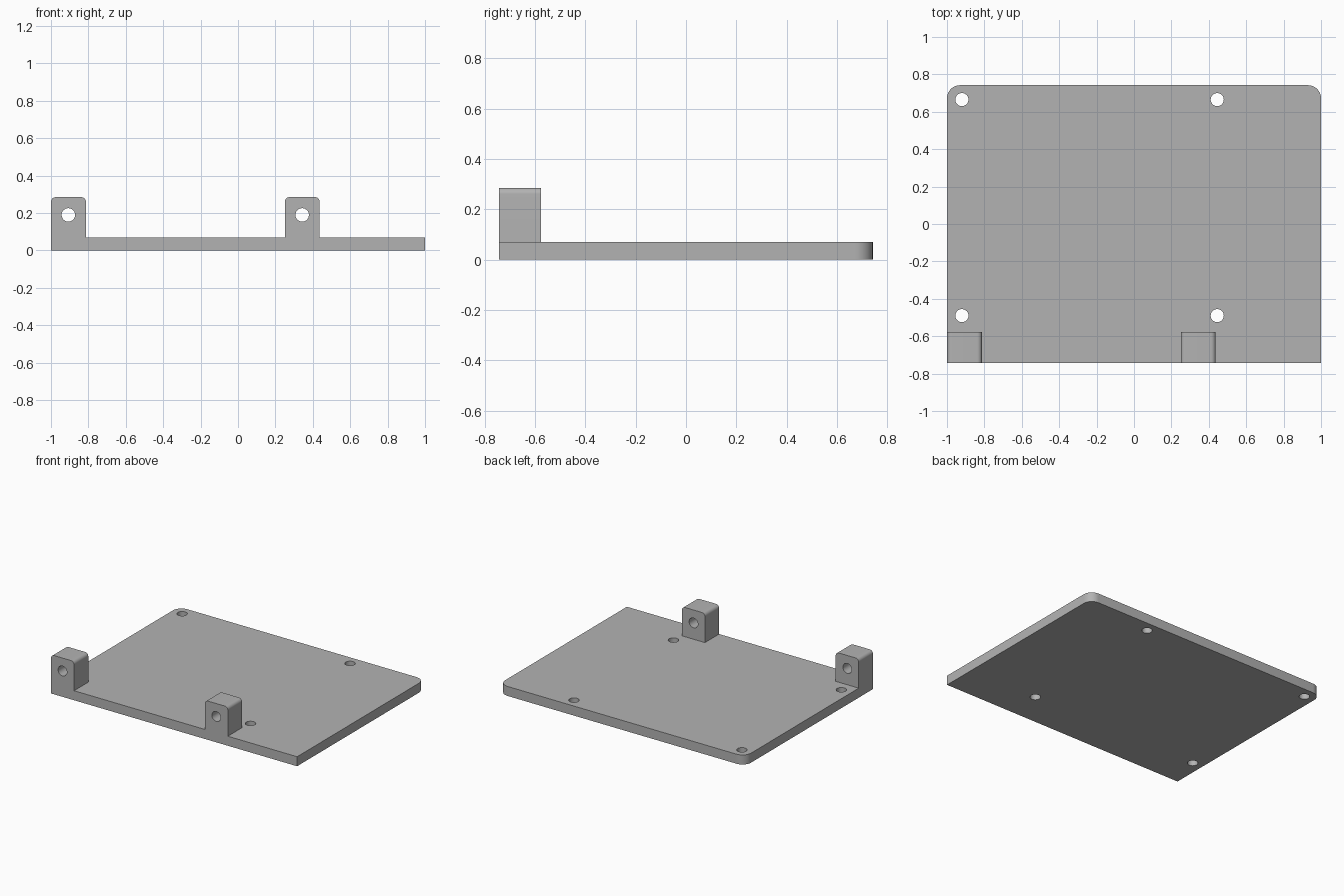
import bpy, bmesh, math
from mathutils import Matrix, Vector

cube = bpy.data.objects.get("Cube")
if cube:
    bpy.data.objects.remove(cube, do_unlink=True)

grey = bpy.data.materials.new("light grey")
grey.use_nodes = True
colour = (0.45, 0.45, 0.45, 1)
grey.diffuse_color = colour
grey.node_tree.nodes["Principled BSDF"].inputs["Base Color"].default_value = colour


def arc(cx, cy, r, start, end, steps):
    angles = [math.radians(start + (end - start) * i / steps) for i in range(steps + 1)]
    return [(cx + r * math.cos(a), cy + r * math.sin(a)) for a in angles]


def round_top(x0, x1, y0, y1, r):
    """Rectangle whose two upper corners are rounded."""
    return ([(x0, y0), (x1, y0)]
            + arc(x1 - r, y1 - r, r, 0, 90, 10)
            + arc(x0 + r, y1 - r, r, 90, 180, 10))


def prism(name, outline, holes, radius, depth, matrix):
    """Fill an outline with round holes, extrude it and place it."""
    bm = bmesh.new()
    loops = [outline] + [arc(x, y, radius, 0, 360, 40)[:-1] for x, y in holes]
    edges = []
    for loop in loops:
        vs = [bm.verts.new((x, y, 0)) for x, y in loop]
        edges += [bm.edges.new((a, b)) for a, b in zip(vs, vs[1:] + vs[:1])]
    bmesh.ops.triangle_fill(bm, use_beauty=True, edges=edges, normal=(0, 0, 1))
    ext = bmesh.ops.extrude_face_region(bm, geom=bm.faces[:], use_keep_orig=True)
    top = [g for g in ext["geom"] if isinstance(g, bmesh.types.BMVert)]
    bmesh.ops.translate(bm, verts=top, vec=Vector((0, 0, depth)))
    bmesh.ops.recalc_face_normals(bm, faces=bm.faces[:])
    bmesh.ops.transform(bm, matrix=matrix, verts=bm.verts[:])
    mesh = bpy.data.meshes.new(name)
    bm.to_mesh(mesh)
    bm.free()
    mesh.materials.append(grey)
    obj = bpy.data.objects.new(name, mesh)
    bpy.context.collection.objects.link(obj)
    bpy.ops.object.select_all(action='DESELECT')
    obj.select_set(True)
    bpy.context.view_layer.objects.active = obj
    bpy.ops.object.shade_smooth_by_angle(angle=math.radians(30))


half_depth, thickness = 0.742, 0.07

# Base plate with rounded rear corners and four screw holes
screw_holes = [(x, y) for x in (-0.92, 0.445) for y in (-0.49, 0.665)]
prism("base_plate", round_top(-1, 1, -half_depth, half_depth, 0.07),
      screw_holes, 0.035, thickness, Matrix())

# Two upright hinge lugs on the front edge, each bored front to back
lug_depth = 0.165
upright = Matrix.Translation((0, lug_depth - half_depth, 0)) @ Matrix.Rotation(math.pi / 2, 4, 'X')
for name, x in (("right_lug", -1), ("centre_lug", 0.25)):
    prism(name, round_top(x, x + 0.187, thickness, 0.285, 0.025),
          [(x + 0.093, 0.19)], 0.036, lug_depth, upright)
